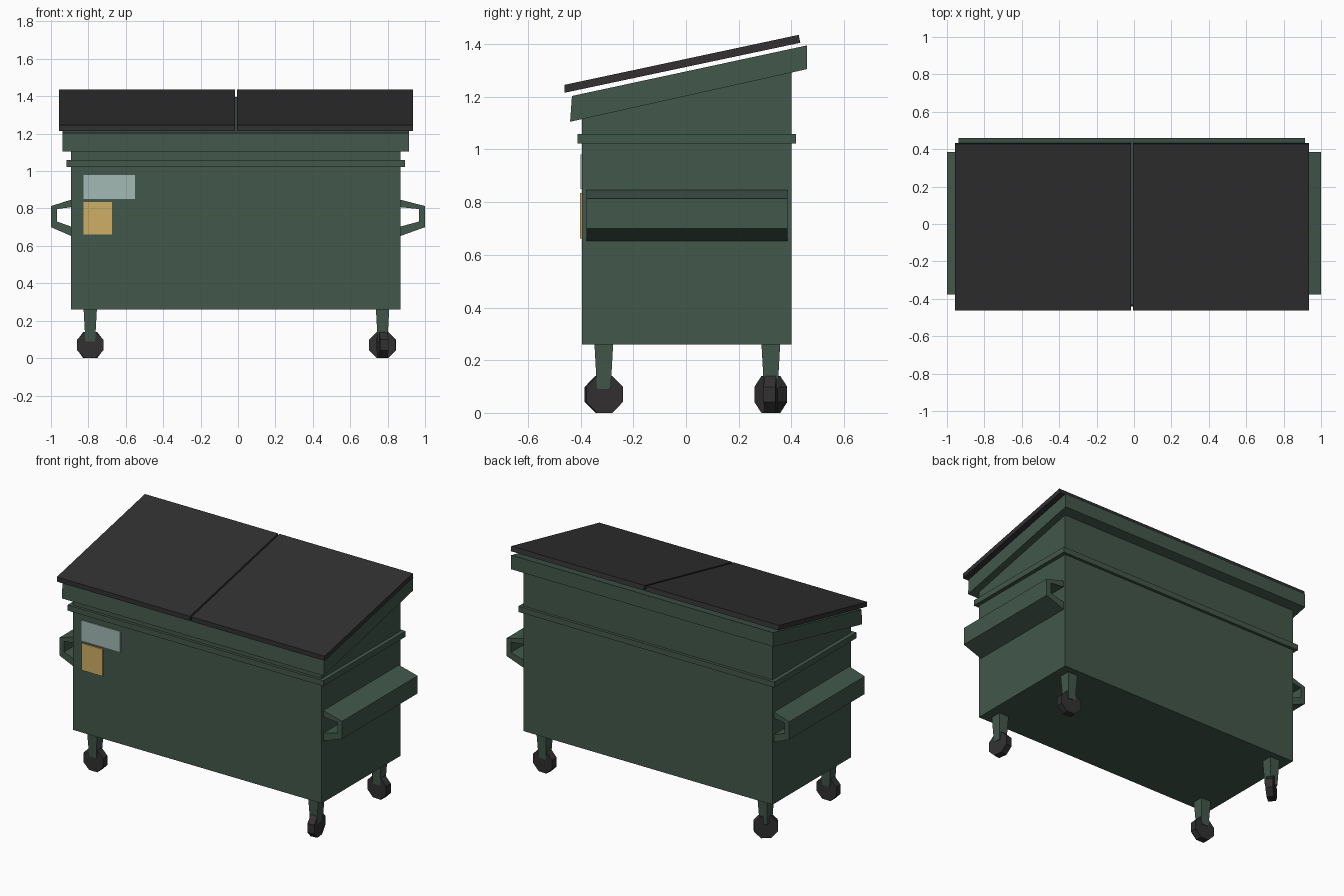
import bpy, bmesh, math
from mathutils import Matrix, Vector

if "Cube" in bpy.data.objects:
    bpy.data.objects.remove(bpy.data.objects["Cube"])

CX = -0.012  # centre line of the bin


def mat(name, col):
    m = bpy.data.materials.new(name)
    m.diffuse_color = (*col, 1)
    m.use_nodes = True
    m.node_tree.nodes["Principled BSDF"].inputs["Base Color"].default_value = m.diffuse_color
    return m


GREEN = mat("dark green paint", (0.054, 0.096, 0.071))
BLACK = mat("black plastic", (0.032, 0.030, 0.031))
YELLOW = mat("yellow label", (0.62, 0.43, 0.13))
BLUE = mat("pale blue label", (0.36, 0.49, 0.46))


def finish(bm, name, material):
    bmesh.ops.recalc_face_normals(bm, faces=bm.faces)
    me = bpy.data.meshes.new(name)
    bm.to_mesh(me)
    bm.free()
    me.materials.append(material)
    ob = bpy.data.objects.new(name, me)
    bpy.context.collection.objects.link(ob)
    return ob


def prism(name, pts, axis, a, b, material):
    """Extrude a profile: axis 'x' takes (y, z) points, axis 'y' takes (x, z)."""
    bm = bmesh.new()
    vs = [bm.verts.new((a, p, z) if axis == 'x' else (p, a, z)) for p, z in pts]
    f = bm.faces.new(vs)
    r = bmesh.ops.extrude_face_region(bm, geom=[f])
    d = Vector((b - a, 0, 0)) if axis == 'x' else Vector((0, b - a, 0))
    bmesh.ops.translate(bm, vec=d, verts=[v for v in r["geom"] if isinstance(v, bmesh.types.BMVert)])
    return finish(bm, name, material)


def box(name, x0, x1, y0, y1, z0, z1, material):
    return prism(name, [(x0, z0), (x1, z0), (x1, z1), (x0, z1)], 'y', y0, y1, material)


# Container, reinforcing band and sloped rim
prism("container", [(-0.395, 0.26), (0.40, 0.26), (0.40, 1.34), (-0.395, 1.17)],
      'x', CX - 0.88, CX + 0.88, GREEN)
box("band", CX - 0.905, CX + 0.905, -0.412, 0.418, 1.022, 1.058, GREEN)
prism("rim", [(-0.44, 1.105), (0.46, 1.305), (0.46, 1.395), (-0.433, 1.203)],
      'x', CX - 0.926, CX + 0.926, GREEN)

# Two sloped lids
lid = [(-0.462, 1.215), (0.434, 1.405), (0.428, 1.435), (-0.462, 1.245)]
prism("lid_left", lid, 'x', -0.958, -0.017, BLACK)
prism("lid_right", lid, 'x', -0.006, 0.936, BLACK)

# Open fork pockets on both sides
for side, s, root in (("left", -1, CX - 0.88), ("right", 1, CX + 0.88)):
    prism("fork_pocket_" + side,
          [(root, 0.847), (s, 0.813), (s, 0.70), (root, 0.653),
           (root, 0.703), (s * 0.967, 0.73), (s * 0.967, 0.797), (root, 0.807)],
          'y', -0.377, 0.386, GREEN)

# Labels on the front
box("blue_label", -0.825, -0.552, -0.401, -0.394, 0.85, 0.98, BLUE)
box("yellow_label", -0.825, -0.675, -0.403, -0.394, 0.662, 0.835, YELLOW)

# Tapered legs and swivelled castors: position and axle heading in degrees
for name, x, y, ang in (("front_left", -0.79, -0.312, 90),
                        ("front_right", 0.773, -0.312, 8),
                        ("back_left", -0.79, 0.322, -50),
                        ("back_right", 0.773, 0.322, 86)):
    bm = bmesh.new()
    bmesh.ops.create_cone(bm, cap_ends=True, segments=4, radius1=0.026 * math.sqrt(2),
                          radius2=0.036 * math.sqrt(2), depth=0.18,
                          matrix=Matrix.Translation((x, y, 0.18)) @ Matrix.Rotation(math.pi / 4, 4, 'Z'))
    finish(bm, "leg_" + name, GREEN)
    bm = bmesh.new()
    r = 0.07 / math.cos(math.pi / 8)
    m = (Matrix.Translation((x, y, 0.07)) @ Matrix.Rotation(math.radians(ang), 4, 'Z')
         @ Matrix.Rotation(math.pi / 2, 4, 'Y') @ Matrix.Rotation(math.pi / 8, 4, 'Z'))
    bmesh.ops.create_cone(bm, cap_ends=True, segments=8, radius1=r, radius2=r, depth=0.045, matrix=m)
    # force flats to sit top and bottom
    low = min(v.co.z for v in bm.verts)
    bmesh.ops.translate(bm, vec=(0, 0, -low), verts=bm.verts)
    finish(bm, "wheel_" + name, BLACK)
